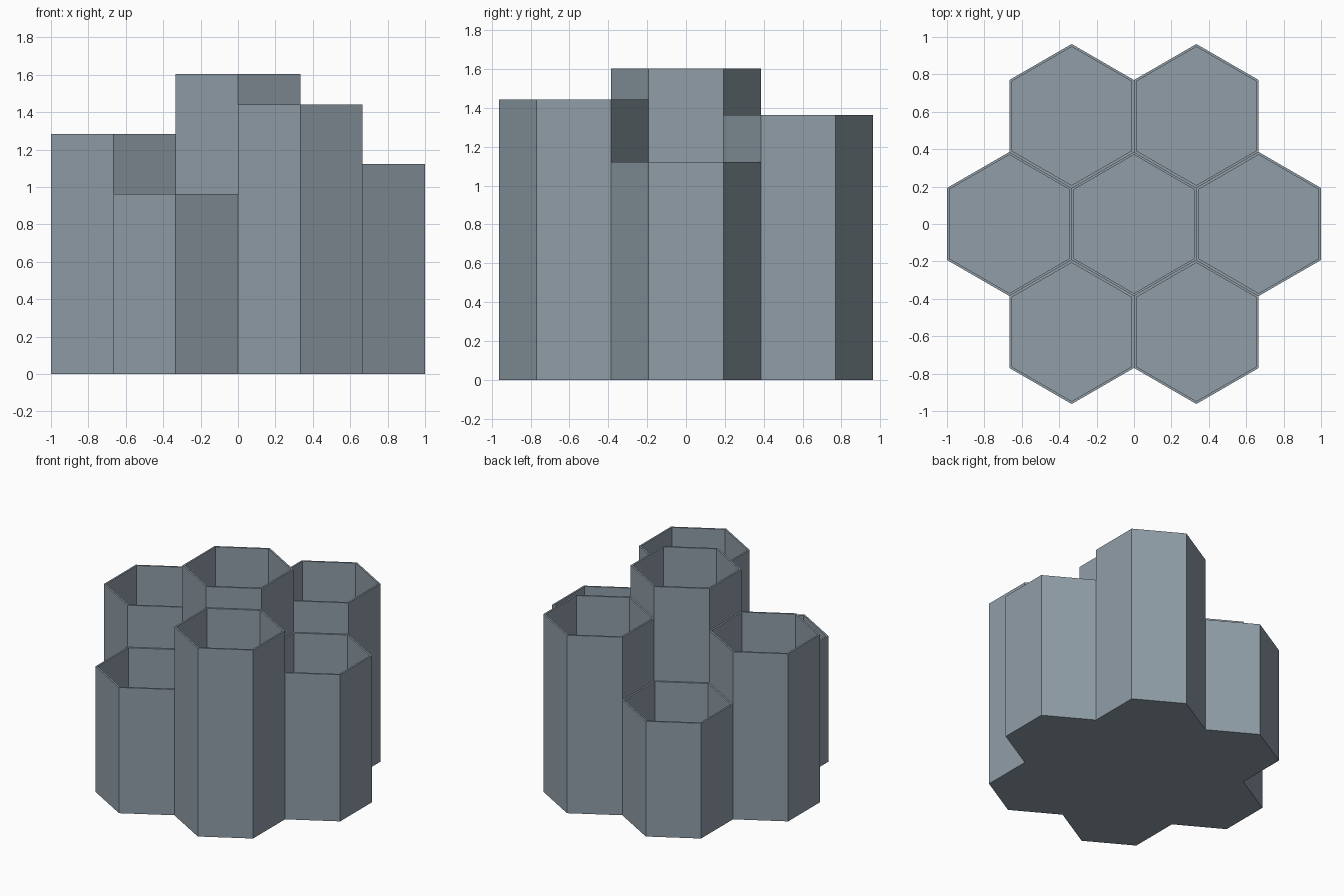
import bpy
import bmesh
import math

if "Cube" in bpy.data.objects:
    bpy.data.objects.remove(bpy.data.objects["Cube"])

APOTHEM = 1 / 3                     # half the width across flats
WALL = 0.0128
FLOOR = 0.0128

slate = bpy.data.materials.new("slate_grey")
slate.diffuse_color = (0.28, 0.34, 0.39, 1)
slate.use_nodes = True
slate.node_tree.nodes["Principled BSDF"].inputs["Base Color"].default_value = slate.diffuse_color


def ring(bm, apothem, z):
    """Pointy-top hexagon of vertices at height z."""
    r = apothem / math.cos(math.pi / 6)
    angles = [math.radians(30 + 60 * i) for i in range(6)]
    return [bm.verts.new((r * math.cos(a), r * math.sin(a), z)) for a in angles]


def hex_cup(name, x, y, height):
    """Open hexagonal tube with a thin floor."""
    bm = bmesh.new()
    inner = APOTHEM - WALL
    rings = [ring(bm, APOTHEM, 0), ring(bm, APOTHEM, height),
             ring(bm, inner, height), ring(bm, inner, FLOOR)]
    for a, b in zip(rings, rings[1:]):
        for i in range(6):
            j = (i + 1) % 6
            bm.faces.new((a[i], a[j], b[j], b[i]))
    bm.faces.new(rings[0][::-1])    # underside
    bm.faces.new(rings[-1])         # inside floor
    mesh = bpy.data.meshes.new(name)
    bm.to_mesh(mesh)
    bm.free()
    mesh.materials.append(slate)
    obj = bpy.data.objects.new(name, mesh)
    obj.location = (x, y, 0)
    bpy.context.collection.objects.link(obj)


# Centre cup, then six around it, counter-clockwise from the right
hex_cup("centre_cup", 0, 0, 1.603)
around = [("right_cup", 1.122), ("back_right_cup", 1.362),
          ("back_left_cup", 0.882), ("left_cup", 1.282),
          ("front_left_cup", 0.962), ("front_right_cup", 1.442)]
for i, (name, height) in enumerate(around):
    a = math.radians(60 * i)
    hex_cup(name, 2 * APOTHEM * math.cos(a), 2 * APOTHEM * math.sin(a), height)
